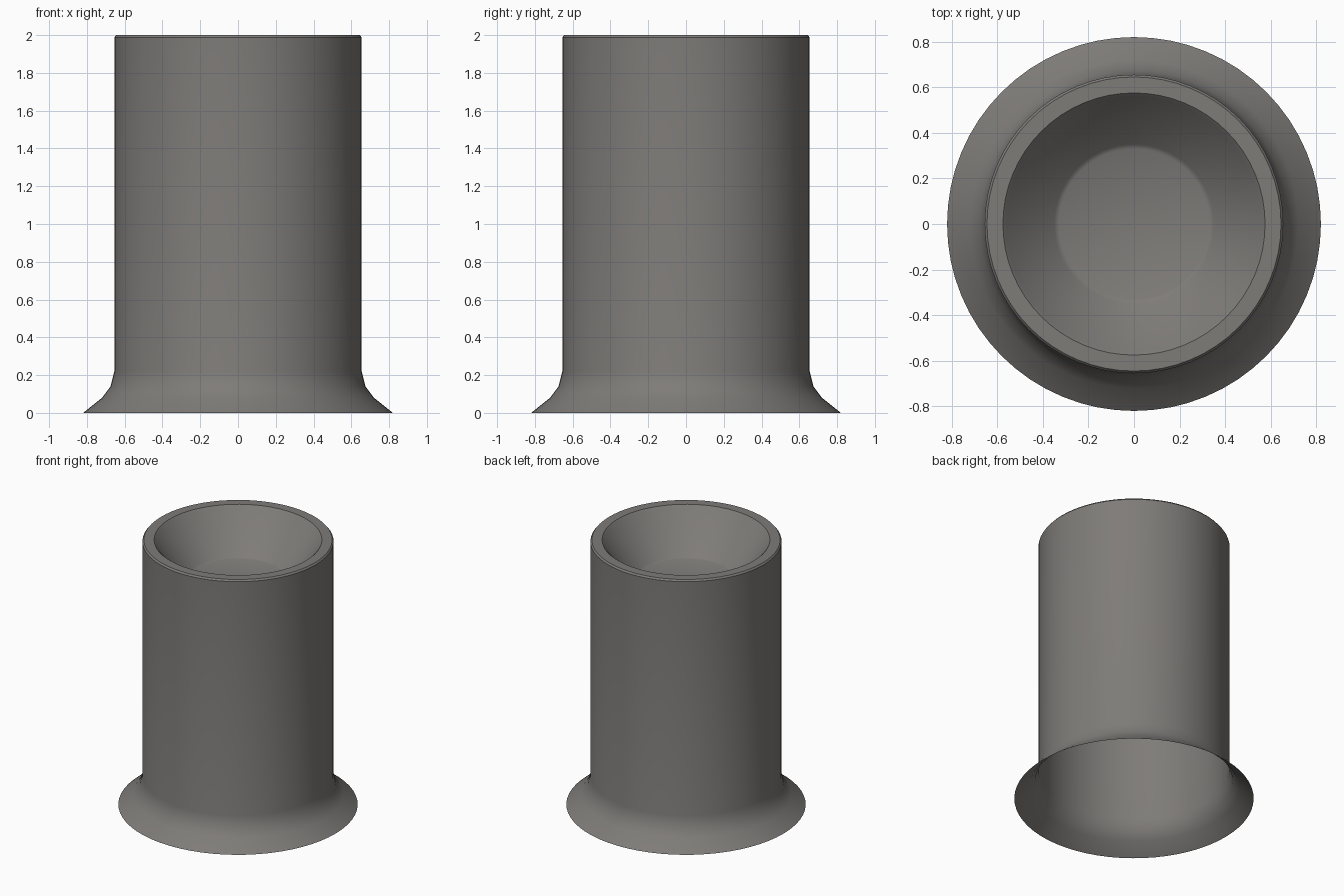
import bpy, bmesh, math

if "Cube" in bpy.data.objects:
    bpy.data.objects.remove(bpy.data.objects["Cube"])

SEGMENTS = 64

grey = bpy.data.materials.new("warm grey")
grey.diffuse_color = (0.21, 0.20, 0.19, 1)
grey.use_nodes = True
grey.node_tree.nodes["Principled BSDF"].inputs["Base Color"].default_value = grey.diffuse_color


def lathe(name, profile, cap_end=False):
    """Spin a (radius, height) profile around z, optionally closing the last ring."""
    bm = bmesh.new()
    rings = []
    for r, z in profile:
        rings.append([bm.verts.new((r * math.cos(2 * math.pi * i / SEGMENTS),
                                    r * math.sin(2 * math.pi * i / SEGMENTS), z))
                      for i in range(SEGMENTS)])
    for a, b in zip(rings, rings[1:]):
        for i in range(SEGMENTS):
            j = (i + 1) % SEGMENTS
            bm.faces.new((a[i], a[j], b[j], b[i]))
    if cap_end:
        bm.faces.new(rings[-1])
    mesh = bpy.data.meshes.new(name)
    bm.to_mesh(mesh)
    bm.free()
    mesh.materials.append(grey)
    obj = bpy.data.objects.new(name, mesh)
    bpy.context.collection.objects.link(obj)
    bpy.ops.object.select_all(action='DESELECT')
    obj.select_set(True)
    bpy.context.view_layer.objects.active = obj
    bpy.ops.object.shade_smooth_by_angle(angle=math.radians(35))
    return obj


# Hollow column, open underneath: flared foot, straight wall, chamfered rim, bowl
lathe("hollow_column", [
    (0.82, 0.0), (0.72, 0.08), (0.675, 0.14), (0.655, 0.22),   # flared foot
    (0.655, 1.988), (0.645, 2.0),                              # wall and chamfer
    (0.575, 2.0), (0.56, 1.985),                               # flat rim
    (0.35, 1.71), (0.33, 1.70),                                # sloping bowl
], cap_end=True)
